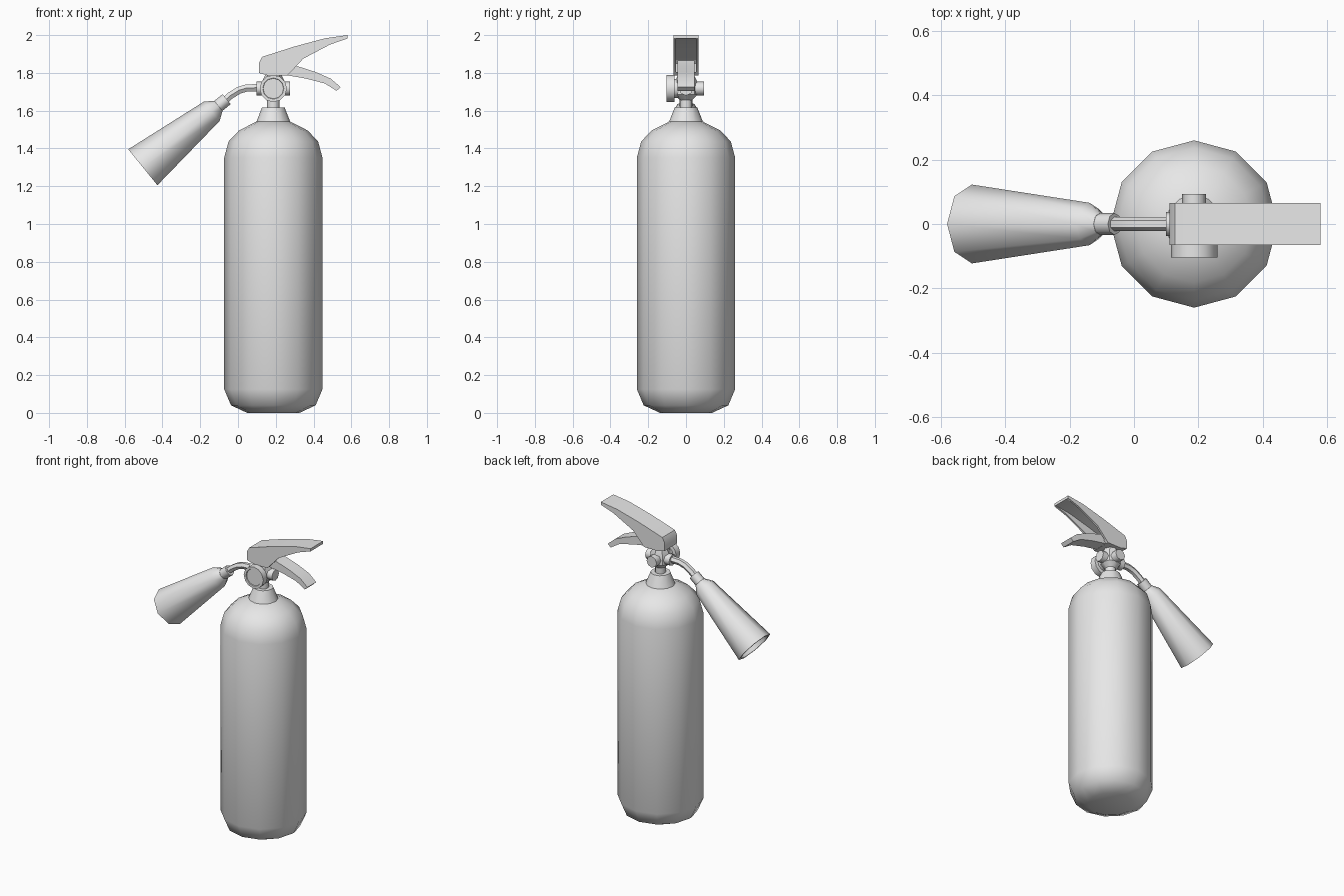
import bpy
import bmesh
import math
from mathutils import Vector

cube = bpy.data.objects.get("Cube")
if cube:
    bpy.data.objects.remove(cube, do_unlink=True)

CX = 0.187      # axis of the tank
VZ = 1.717      # height of the valve ports

grey = bpy.data.materials.new("plain_grey")
grey.use_nodes = True
grey.diffuse_color = (0.8, 0.8, 0.8, 1)
grey.node_tree.nodes["Principled BSDF"].inputs["Base Color"].default_value = (0.8, 0.8, 0.8, 1)


def finish(obj, angle):
    if not obj.data.materials:
        obj.data.materials.append(grey)
    bpy.ops.object.select_all(action='DESELECT')
    obj.select_set(True)
    bpy.context.view_layer.objects.active = obj
    bpy.ops.object.shade_smooth_by_angle(angle=math.radians(angle))
    return obj


def add_mesh(name, bm, angle):
    bmesh.ops.recalc_face_normals(bm, faces=bm.faces)
    mesh = bpy.data.meshes.new(name)
    bm.to_mesh(mesh)
    bm.free()
    obj = bpy.data.objects.new(name, mesh)
    bpy.context.collection.objects.link(obj)
    return finish(obj, angle)


def lathe(name, origin, axis, profile, sides=12, angle=40):
    """Turn (radius, distance along axis) pairs around an axis, capping both ends."""
    axis = Vector(axis).normalized()
    u = Vector((1, 0, 0)) if abs(axis.y) > 0.9 else Vector((0, 1, 0))
    v = axis.cross(u)
    bm = bmesh.new()
    rings = []
    for r, t in profile:
        centre = Vector(origin) + axis * t
        turns = [2 * math.pi * i / sides for i in range(sides)]
        rings.append([bm.verts.new(centre + (u * math.cos(a) + v * math.sin(a)) * r) for a in turns])
    for a, b in zip(rings, rings[1:]):
        for i in range(sides):
            j = (i + 1) % sides
            bm.faces.new((a[i], a[j], b[j], b[i]))
    bm.faces.new(rings[0])
    bm.faces.new(rings[-1])
    return add_mesh(name, bm, angle)


def plate(name, outline, y0, y1):
    """Extrude an outline in the x-z plane from y0 to y1."""
    bm = bmesh.new()
    face = bm.faces.new([bm.verts.new((x, y0, z)) for x, z in outline])
    side = bmesh.ops.extrude_face_region(bm, geom=[face])["geom"]
    moved = [g for g in side if isinstance(g, bmesh.types.BMVert)]
    bmesh.ops.translate(bm, verts=moved, vec=(0, y1 - y0, 0))
    return add_mesh(name, bm, 30)


# Tank, collar and stem
UP = (0, 0, 1)
lathe("tank", (CX, 0, 0), UP,
      [(0.138, 0), (0.224, 0.04), (0.26, 0.125), (0.26, 1.352),
       (0.237, 1.437), (0.182, 1.495), (0.09, 1.542)], angle=50)
lathe("collar", (CX, 0, 0), UP, [(0.092, 1.535), (0.06, 1.617)])
lathe("stem", (CX, 0, 0), UP, [(0.033, 1.6), (0.033, 1.68)])

# Valve block with its ports and gauge
lathe("valve_body", (CX, 0, 0), UP,
      [(0.033, 1.655), (0.062, 1.685), (0.062, 1.75), (0.04, 1.795)], sides=8)
for name, axis, length in (("hose_port", (-1, 0, 0), 0.088),
                           ("side_port", (1, 0, 0), 0.088),
                           ("back_port", (0, 1, 0), 0.094)):
    lathe(name, (CX, 0, VZ), axis, [(0.037, 0), (0.037, length)], sides=8, angle=50)
lathe("gauge", (CX, 0, VZ), (0, -1, 0),
      [(0.05, 0), (0.05, 0.06), (0.072, 0.062), (0.072, 0.104),
       (0.056, 0.104), (0.054, 0.098)])

# Hose
path = [(0.11, 1.722), (0.045, 1.72), (0.005, 1.708), (-0.04, 1.68), (-0.08, 1.645)]
curve = bpy.data.curves.new("hose", 'CURVE')
curve.dimensions = '3D'
curve.bevel_depth = 0.022
curve.bevel_resolution = 1
spline = curve.splines.new('POLY')
spline.points.add(len(path) - 1)
for point, (x, z) in zip(spline.points, path):
    point.co = (x, 0, z, 1)
helper = bpy.data.objects.new("hose_path", curve)
bpy.context.collection.objects.link(helper)
mesh = bpy.data.meshes.new_from_object(helper.evaluated_get(bpy.context.evaluated_depsgraph_get()))
bpy.data.objects.remove(helper, do_unlink=True)
hose = bpy.data.objects.new("hose", mesh)
bpy.context.collection.objects.link(hose)
finish(hose, 50)

# Ferrule and hollow discharge horn
DOWN = (-0.776, 0, -0.63)
lathe("ferrule", (-0.06, 0, 1.661), DOWN, [(0.034, 0), (0.034, 0.08)], sides=8, angle=50)
lathe("horn", (-0.104, 0, 1.625), DOWN,
      [(0.035, 0), (0.066, 0.045), (0.1225, 0.515), (0.108, 0.515), (0.052, 0.06)],
      sides=8, angle=50)

# Upper handle: a channel made from a bent top strip and two side walls
top_edge = [(0.111, 1.8), (0.111, 1.853), (0.128, 1.885), (0.3, 1.94), (0.46, 1.983), (0.58, 2.0)]
strip_under = [(0.58, 1.982), (0.462, 1.965), (0.305, 1.922), (0.138, 1.868), (0.123, 1.85), (0.123, 1.8)]
lower_edge = [(0.58, 1.982), (0.487, 1.95), (0.345, 1.875), (0.262, 1.786), (0.16, 1.786)]
plate("handle_top", top_edge + strip_under, -0.066, 0.066)
for name, side in (("handle_wall_left", 1), ("handle_wall_right", -1)):
    plate(name, top_edge + lower_edge, side * 0.053, side * 0.066)
plate("handle_base", [(0.111, 1.8), (0.16, 1.786), (0.262, 1.786), (0.28, 1.805)], -0.06, 0.06)

# Lower squeeze lever
plate("lever", [(0.19, 1.8), (0.2, 1.86), (0.25, 1.865), (0.3, 1.84), (0.41, 1.805), (0.49, 1.77),
                (0.543, 1.725), (0.522, 1.705), (0.46, 1.744), (0.36, 1.77), (0.26, 1.787)],
      -0.046, 0.046)
